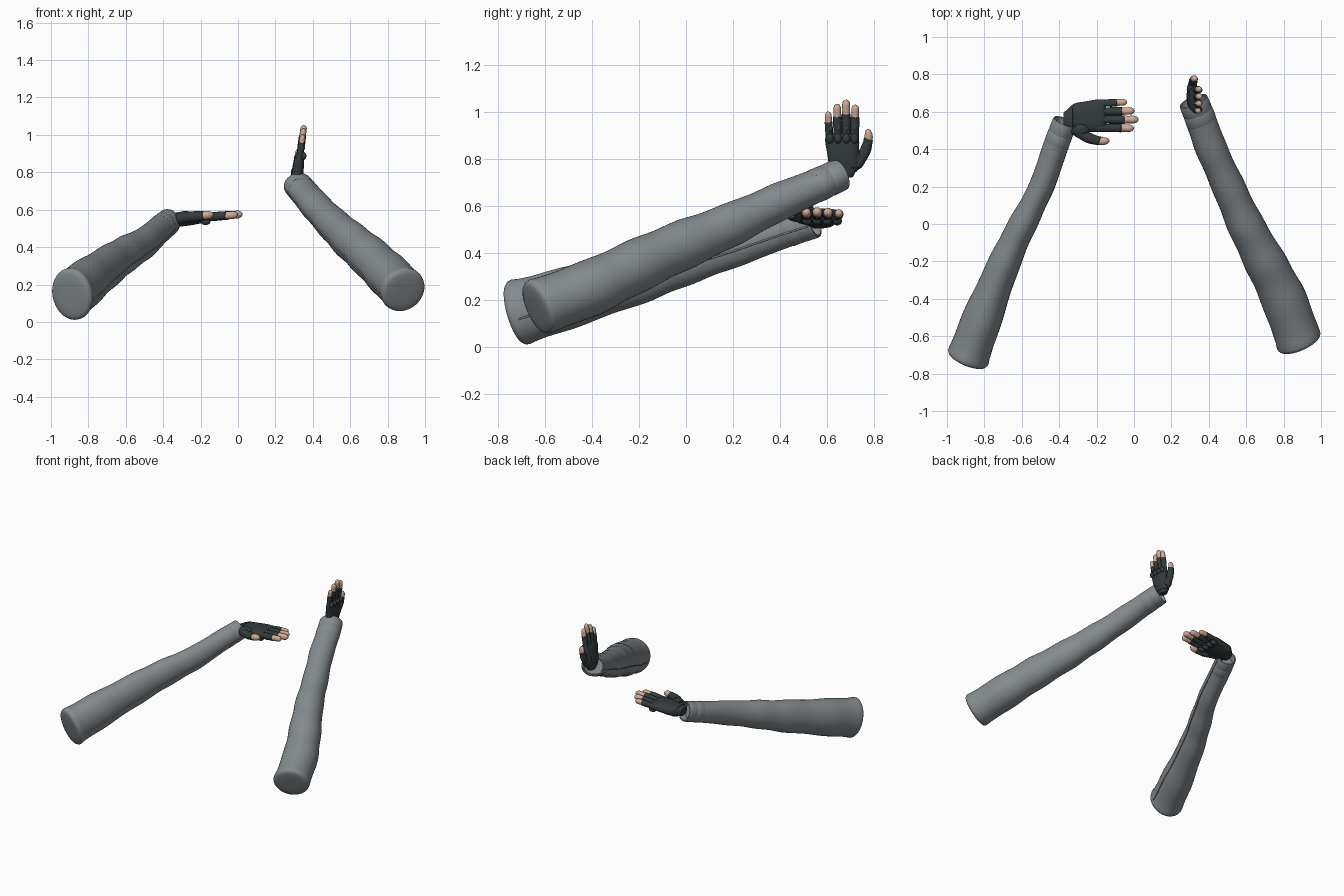
import bpy, bmesh, math
from mathutils import Vector, Matrix

if "Cube" in bpy.data.objects:
    bpy.data.objects.remove(bpy.data.objects["Cube"])


def material(name, rgb):
    m = bpy.data.materials.new(name)
    m.diffuse_color = (*rgb, 1)
    m.use_nodes = True
    m.node_tree.nodes["Principled BSDF"].inputs["Base Color"].default_value = m.diffuse_color
    return m


CLOTH = material("sleeve_grey", (0.235, 0.26, 0.275))
GLOVE = material("glove_dark", (0.035, 0.045, 0.048))
SKIN = material("skin", (0.62, 0.40, 0.31))


def finish(bm, name, mat, matrix):
    bm.transform(matrix)
    bmesh.ops.recalc_face_normals(bm, faces=bm.faces)
    me = bpy.data.meshes.new(name)
    bm.to_mesh(me)
    bm.free()
    ob = bpy.data.objects.new(name, me)
    bpy.context.collection.objects.link(ob)
    me.materials.append(mat)
    bpy.context.view_layer.objects.active = ob
    ob.select_set(True)
    bpy.ops.object.shade_smooth_by_angle(angle=math.radians(50))
    ob.select_set(False)
    return ob


def catmull(secs, steps):
    """Smoothly interpolate rows of numbers."""
    out = []
    for i in range(len(secs) - 1):
        a, b, c, d = (secs[max(0, min(len(secs) - 1, i + k))] for k in (-1, 0, 1, 2))
        for s in range(steps):
            t = s / steps
            out.append([0.5 * (2 * q + (r - p) * t + (2 * p - 5 * q + 4 * r - w) * t * t
                               + (3 * q - p - 3 * r + w) * t ** 3)
                        for p, q, r, w in zip(a, b, c, d)])
    return out + [list(secs[-1])]


def loft(name, secs, u, v, mat, n=20, power=1.0, matrix=Matrix()):
    """Skin oval sections (x, y, z, half width along u, half height along v)."""
    bm = bmesh.new()
    rings = []
    for x, y, z, ru, rv in secs:
        ring = []
        for k in range(n):
            a = 2 * math.pi * k / n
            c, s = math.cos(a), math.sin(a)
            c = math.copysign(abs(c) ** power, c)
            s = math.copysign(abs(s) ** power, s)
            ring.append(bm.verts.new(Vector((x, y, z)) + u * c * ru + v * s * rv))
        rings.append(ring)
    for r0, r1 in zip(rings, rings[1:]):
        for k in range(n):
            bm.faces.new((r0[k], r0[(k + 1) % n], r1[(k + 1) % n], r1[k]))
    bm.faces.new(rings[0])
    bm.faces.new(rings[-1])
    return finish(bm, name, mat, matrix)


def sleeve(side, secs, inner):
    axis = (Vector(secs[-1][:3]) - Vector(secs[0][:3])).normalized()
    u = axis.cross(Vector((0, 0, 1))).normalized()
    v = u.cross(axis)

    def shifted(s, d, k):
        return [*(Vector(s[:3]) + axis * d), s[3] * k, s[4] * k]

    # soft cloth folds: alternate fuller and tighter sections
    fine = catmull(secs, 2)
    for i, s in enumerate(fine[1:-4], 1):
        k = 1.02 if i % 2 == 0 else 0.975
        s[3] *= k
        s[4] *= k
    body = catmull(fine, 4)
    end = secs[-1]
    # softly rounded closed upper end
    start = [shifted(body[0], d, k) for d, k in
             ((-0.012, 0.3), (-0.011, 0.6), (-0.008, 0.82), (-0.003, 0.93), (0.006, 0.985))]
    hem = [shifted(end, 0.003, 0.95), shifted(end, -0.01, 0.87), shifted(end, -0.05, 0.85)]
    loft(side + "_sleeve", start + [shifted(body[0], 0.018, 1)] + body[2:] + hem, u, v, CLOTH, 40)

    # lengthwise stitched seam on the inner face
    seam = [[*(Vector(s[:3]) + u * inner * s[3] * 0.96 - v * s[4] * 0.28), 0.004, 0.004]
            for s in body[2:-1]]
    loft(side + "_sleeve_seam", seam, u, v, CLOTH, 8)

    # cuff bands
    def at(d):
        def along(s):
            return (Vector(s[:3]) - Vector(end[:3])).dot(axis)
        f = min(body, key=lambda s: abs(along(s) - d))
        return shifted(f, d - along(f), 1)
    for name, d0, d1 in (("cuff_seam_band", -0.125, -0.068), ("cuff_hem", -0.064, 0.002)):
        a, m, b = at(d0), at((d0 + d1) / 2), at(d1)
        loft(f"{side}_{name}", [
            shifted(a, 0, 0.9), shifted(a, 0, 1.0), shifted(a, 0.005, 1.022), shifted(m, 0, 1.022),
            shifted(b, -0.005, 1.022), shifted(b, 0, 1.0), shifted(b, 0, 0.88),
            shifted(b, -0.05, 0.87)], u, v, CLOTH, 40)


def digit(name, root, tip, r0, r1, matrix, bend=(0, 0, 0), cover=0.67):
    """Gloved finger with a bare rounded tip; local axes: x along, y to thumb, z to knuckles."""
    root, tip = Vector(root), Vector(tip)
    d = (tip - root).normalized()
    w = Vector((0, 0, 1))
    u = (w - d * w.dot(d)).normalized()
    v = d.cross(u)
    length = (tip - root).length

    def sec(t, k=1.0):
        p = root + (tip - root) * t + Vector(bend) * 4 * t * (1 - t)
        joint = 1 + 0.05 * math.cos(4 * math.pi * t)
        r = (r0 + (r1 - r0) * t) * joint * k
        return [*p, r, r]
    glove = [sec(0, 0.7)] + [sec(cover * i / 8) for i in range(9)]
    hem = [sec(cover - 0.04, 1.06), sec(cover, 1.08), sec(cover + 0.012, 0.9)]
    loft(name + "_glove", glove[:-1] + hem, u, v, GLOVE, 14, matrix=matrix)
    cap = r1 * 1.4 / length
    skin = [sec(t, 0.98) for t in (cover - 0.08, (cover + 1 - cap) / 2, 1 - cap)]
    skin += [sec(1 - cap + cap * math.sin(a), 0.98 * math.cos(a)) for a in (0.4, 0.8, 1.15, 1.45)]
    loft(name + "_tip", skin, u, v, SKIN, 14, matrix=matrix)


def pad(name, loc, size, matrix):
    bm = bmesh.new()
    bmesh.ops.create_uvsphere(bm, u_segments=14, v_segments=8, radius=1)
    m = Matrix.Translation(loc) @ Matrix.Diagonal((*size, 1))
    return finish(bm, name, GLOVE, matrix @ m)


def hand(side, origin, f, t, b, scale):
    m = Matrix([[f[i] * scale, t[i] * scale, b[i] * scale, origin[i]] for i in range(3)]
               + [[0, 0, 0, 1]])
    Y, Z = Vector((0, 1, 0)), Vector((0, 0, 1))
    # palm and wrist
    palm = [(-0.018, 0, 0, 0.030, 0.024), (0, -0.003, 0, 0.043, 0.029),
            (0.03, -0.008, 0, 0.062, 0.031), (0.08, -0.012, 0, 0.067, 0.030),
            (0.135, -0.016, 0, 0.072, 0.025), (0.16, -0.016, 0, 0.068, 0.018),
            (0.168, -0.016, 0, 0.057, 0.008)]
    loft(side + "_glove_palm", catmull(palm, 4), Y, Z, GLOVE, 28, 0.8, m)
    strap = [(0.004, -0.003, 0, 0.040, 0.025), (0.005, -0.003, 0, 0.049, 0.033),
             (0.024, -0.006, 0, 0.061, 0.034), (0.025, -0.006, 0, 0.052, 0.025)]
    loft(side + "_glove_wrist_strap", strap, Y, Z, GLOVE, 28, 0.8, m)
    # fingers with knuckle pads
    rows = (("little", -0.069, -0.076, 0.262, 0.0175), ("ring", -0.034, -0.037, 0.295, 0.0195),
            ("middle", 0.002, 0.001, 0.313, 0.020), ("index", 0.037, 0.040, 0.292, 0.0195))
    for name, y0, y1, tip, r in rows:
        digit(f"{side}_{name}_finger", (0.125, y0, 0), (tip, y1, 0.004), r, r * 0.88, m)
        pad(f"{side}_{name}_knuckle", (0.148, y0, 0.021), (0.022, 0.0165, 0.015), m)
        pad(f"{side}_{name}_finger_pad", (0.19, y0 * 0.98 + 0.001, 0.012),
            (0.016, 0.012, 0.011), m)
    # thumb and its fleshy base
    digit(side + "_thumb", (0.03, 0.04, -0.006), (0.185, 0.098, -0.008), 0.027, 0.018, m,
          (-0.008, 0.016, 0), 0.76)
    pad(side + "_thumb_base", (0.055, 0.045, -0.008), (0.045, 0.034, 0.028), m)


sleeve("left", [
    (-0.89, -0.72, 0.145, 0.115, 0.143), (-0.81, -0.5, 0.21, 0.105, 0.13),
    (-0.69, -0.2, 0.30, 0.084, 0.114), (-0.595, 0, 0.365, 0.075, 0.10),
    (-0.495, 0.2, 0.425, 0.066, 0.086), (-0.425, 0.4, 0.49, 0.067, 0.075),
    (-0.37, 0.545, 0.535, 0.064, 0.07)], 1)
sleeve("right", [
    (0.885, -0.632, 0.168, 0.125, 0.123), (0.80, -0.4, 0.255, 0.12, 0.118),
    (0.70, -0.2, 0.35, 0.11, 0.112), (0.595, 0, 0.44, 0.097, 0.104),
    (0.505, 0.2, 0.525, 0.087, 0.091), (0.415, 0.4, 0.62, 0.083, 0.079),
    (0.36, 0.55, 0.685, 0.081, 0.071), (0.318, 0.655, 0.733, 0.078, 0.068)], -1)

hand("left", (-0.353, 0.56, 0.543), (0.995, 0, 0.1), (0, -1, 0), (0.1, 0, -0.995), 1.21)
hand("right", (0.312, 0.68, 0.742), (0.12, 0, 0.993), (0, 1, 0), (0.993, 0, -0.12), 1.0)
